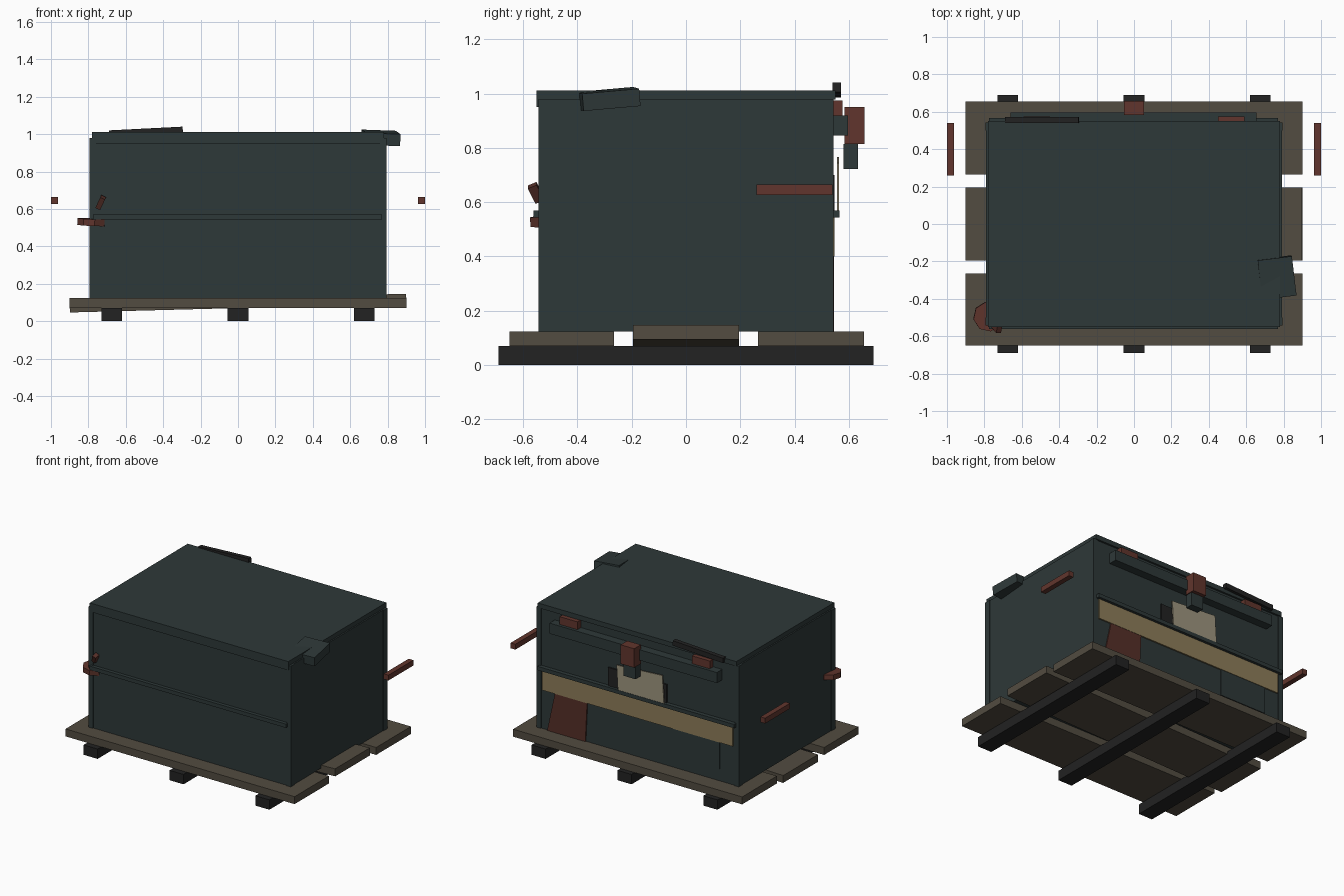
import bpy
import bmesh
from math import radians
from mathutils import Euler, Vector

cube = bpy.data.objects.get("Cube")
if cube:
    bpy.data.objects.remove(cube)


def material(name, r, g, b):
    m = bpy.data.materials.new(name)
    m.use_nodes = True
    m.diffuse_color = (r, g, b, 1)
    node = next(n for n in m.node_tree.nodes if n.type == "BSDF_PRINCIPLED")
    node.inputs["Base Color"].default_value = (r, g, b, 1)
    node.inputs["Roughness"].default_value = 0.8
    return m


TEAL = material("dark_teal_paint", 0.027, 0.040, 0.040)
WOOD = material("weathered_wood", 0.085, 0.072, 0.052)
BLACK = material("black_rubber", 0.016, 0.016, 0.016)
RUST = material("rust_red", 0.120, 0.036, 0.026)
DARK_RUST = material("dark_rust", 0.090, 0.028, 0.021)
TAN = material("tan_band", 0.270, 0.205, 0.100)
CREAM = material("cream_label", 0.340, 0.300, 0.210)


def finish(name, bm, mat):
    bmesh.ops.recalc_face_normals(bm, faces=bm.faces)
    mesh = bpy.data.meshes.new(name)
    bm.to_mesh(mesh)
    bm.free()
    mesh.materials.append(mat)
    obj = bpy.data.objects.new(name, mesh)
    bpy.context.collection.objects.link(obj)
    return obj


def box(name, mat, x, y, z, tilt=(0, 0, 0)):
    """Box from (low, high) spans, turned about its centre in degrees."""
    spans = (x, y, z)
    bm = bmesh.new()
    bmesh.ops.create_cube(bm, size=1)
    bmesh.ops.scale(bm, verts=bm.verts, vec=[b - a for a, b in spans])
    obj = finish(name, bm, mat)
    obj.location = Vector([(a + b) / 2 for a, b in spans])
    obj.rotation_euler = Euler([radians(t) for t in tilt])
    return obj


def sheet(name, mat, outline, y0, y1):
    """Flat plate with an x-z outline, thick along y."""
    bm = bmesh.new()
    face = bm.faces.new([bm.verts.new((x, y0, z)) for x, z in outline])
    out = bmesh.ops.extrude_face_region(bm, geom=[face])
    moved = [v for v in out["geom"] if isinstance(v, bmesh.types.BMVert)]
    bmesh.ops.translate(bm, verts=moved, vec=(0, y1 - y0, 0))
    return finish(name, bm, mat)


# Pallet: three runners and three boards, the middle board loose
for i, x in enumerate((-0.675, 0, 0.675)):
    box(f"pallet_runner_{i + 1}", BLACK, (x - 0.055, x + 0.055), (-0.69, 0.69), (0, 0.07))
boards = (("front", -0.65, -0.265, 0), ("middle", -0.195, 0.195, -1.5), ("back", 0.265, 0.655, 0))
for name, y0, y1, turn in boards:
    box(f"pallet_board_{name}", WOOD, (-0.9, 0.9), (y0, y1), (0.07, 0.123), (0, turn, 0))

# Case body, corner posts and lid
box("case_body", TEAL, (-0.79, 0.79), (-0.537, 0.537), (0.123, 0.98))
for sx, side in ((-1, "right"), (1, "left")):
    for sy, end in ((-1, "front"), (1, "back")):
        xs = sorted((sx * 0.76, sx * 0.795))
        ys = sorted((sy * 0.50, sy * 0.543))
        box(f"corner_post_{end}_{side}", TEAL, xs, ys, (0.123, 0.98))
box("lid", TEAL, (-0.78, 0.78), (-0.55, 0.55), (0.978, 1.012))
box("lid_front_lip", TEAL, (-0.78, 0.78), (-0.55, -0.535), (0.95, 1.0))

# Middle rails on front and back
box("front_rail", TEAL, (-0.775, 0.77), (-0.562, -0.53), (0.543, 0.57))
box("back_rail", TEAL, (-0.775, 0.77), (0.53, 0.566), (0.543, 0.57))

# Floating side handles
for sx, side in ((-1, "right"), (1, "left")):
    box(f"side_handle_{side}", RUST, sorted((sx * 0.963, sx)), (0.26, 0.54), (0.627, 0.665))

# Loose corner cap on the lid
box("loose_corner_cap", TEAL, (0.672, 0.856), (-0.392, -0.18), (0.948, 1.012), (5, 2, 7))

# Broken knob and splinter at the front corner
bm = bmesh.new()
bmesh.ops.create_cone(bm, cap_ends=True, segments=8, radius1=0.08, radius2=0.08, depth=0.036)
knob = finish("corner_knob", bm, RUST)
knob.location = (-0.78, -0.495, 0.53)
knob.rotation_euler = (radians(3), radians(2), radians(10))
box("corner_splinter", DARK_RUST, (-0.748, -0.72), (-0.57, -0.535), (0.6, 0.668), (25, 25, 0))

# Back: hinge rail, hinges and black bar
box("back_hinge_rail", TEAL, (-0.66, 0.655), (0.53, 0.597), (0.845, 0.92))
for i, x in enumerate((-0.52, 0.52)):
    box(f"hinge_{i + 1}", RUST, (x - 0.07, x + 0.07), (0.53, 0.576), (0.87, 0.975))
box("black_bar", BLACK, (-0.69, -0.295), (0.54, 0.571), (0.995, 1.03), (0, -2.9, 0))

# Back: latch
box("latch_head", RUST, (-0.053, 0.053), (0.583, 0.658), (0.815, 0.95))
box("latch_tongue", TEAL, (-0.047, 0.047), (0.58, 0.633), (0.722, 0.815))

# Back: label on its black plate
box("label_plate", BLACK, (-0.23, 0.23), (0.53, 0.547), (0.56, 0.70))
box("label", CREAM, (-0.215, 0.145), (0.556, 0.564), (0.557, 0.755), (0, 3.5, 0))

# Back: tan band, patch panel and leaning rusty sheet
box("tan_band", TAN, (-0.75, 0.75), (0.53, 0.547), (0.40, 0.543))
box("patch_panel", TEAL, (-0.645, -0.275), (0.53, 0.544), (0.21, 0.42))
sheet("rusty_sheet", DARK_RUST, [(0.71, 0.12), (0.41, 0.12), (0.395, 0.42), (0.645, 0.42)], 0.53, 0.545)
